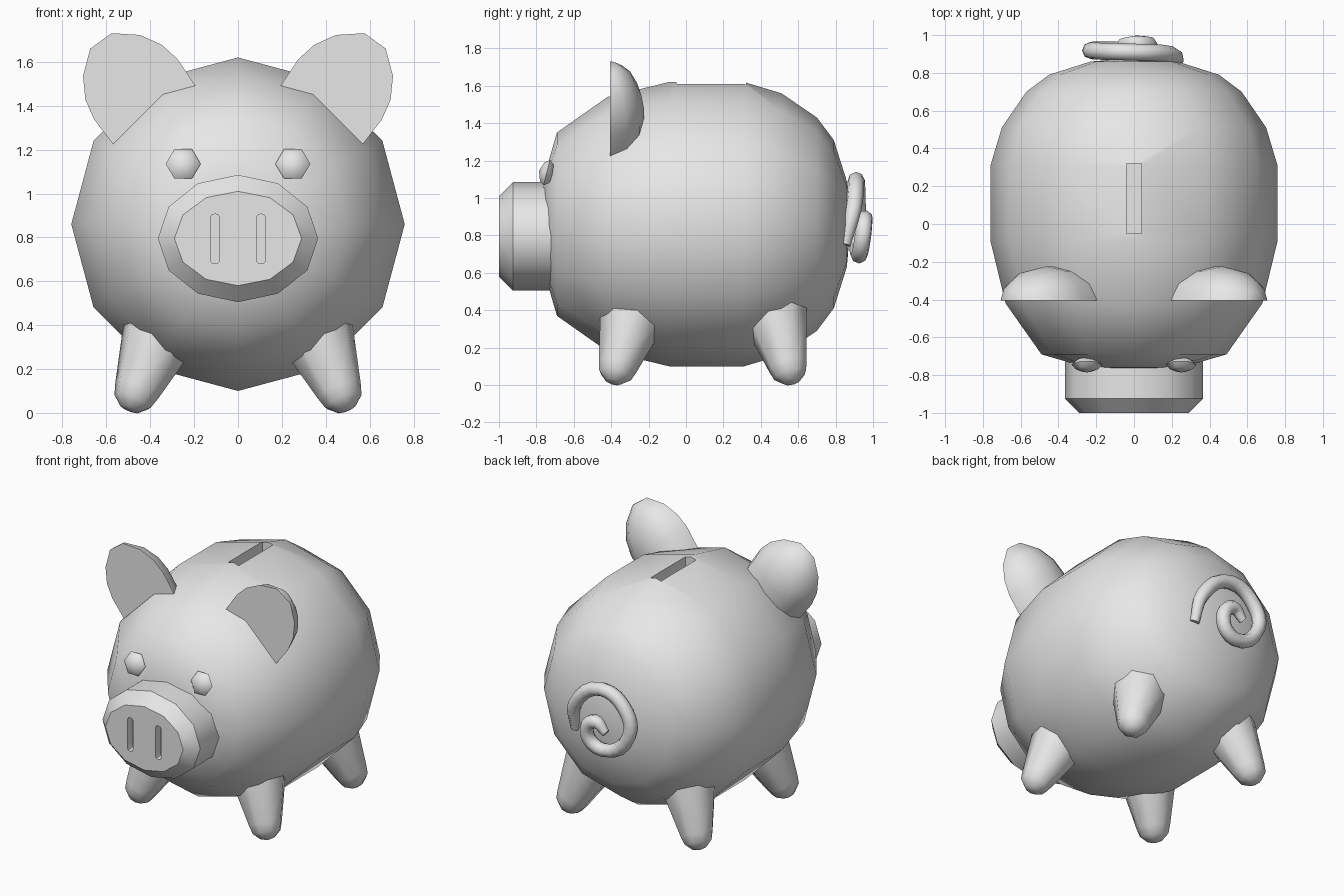
import bpy, bmesh
from math import cos, sin, pi, radians
from mathutils import Matrix, Vector

cube = bpy.data.objects.get("Cube")
if cube:
    bpy.data.objects.remove(cube, do_unlink=True)

grey = bpy.data.materials.new("plain_grey")
grey.use_nodes = True
grey.diffuse_color = (0.8, 0.8, 0.8, 1)
grey.node_tree.nodes["Principled BSDF"].inputs["Base Color"].default_value = (0.8, 0.8, 0.8, 1)


def finish(obj, angle):
    """Shade smooth, keeping edges above the angle sharp."""
    bpy.ops.object.select_all(action='DESELECT')
    obj.select_set(True)
    bpy.context.view_layer.objects.active = obj
    bpy.ops.object.shade_smooth_by_angle(angle=radians(angle))


def to_object(name, bm):
    mesh = bpy.data.meshes.new(name)
    bm.to_mesh(mesh)
    bm.free()
    mesh.materials.append(grey)
    obj = bpy.data.objects.new(name, mesh)
    bpy.context.collection.objects.link(obj)
    return obj


def circle(n):
    return [(cos(2 * pi * i / n), sin(2 * pi * i / n)) for i in range(n)]


def loft(name, section, rings, matrix):
    """Skin a section along local z; each ring is (z, x radius, y radius)."""
    bm = bmesh.new()
    loops = [[bm.verts.new((x * rx, y * ry, z)) for x, y in section] for z, rx, ry in rings]
    n = len(section)
    for a, b in zip(loops, loops[1:]):
        for i in range(n):
            j = (i + 1) % n
            bm.faces.new((a[i], a[j], b[j], b[i]))
    for loop, ring in ((loops[0], rings[0]), (loops[-1], rings[-1])):
        if ring[1] > 0:
            bm.faces.new(loop)
    bmesh.ops.remove_doubles(bm, verts=bm.verts[:], dist=1e-5)
    bmesh.ops.transform(bm, matrix=matrix, verts=bm.verts[:])
    bmesh.ops.recalc_face_normals(bm, faces=bm.faces[:])
    return to_object(name, bm)


def cut_slot(target, centre, size, round_corners=0):
    """Cut a box out of the target; optionally round its edges along y."""
    bm = bmesh.new()
    bmesh.ops.create_cube(bm, size=1)
    bmesh.ops.scale(bm, vec=size, verts=bm.verts[:])
    if round_corners:
        edges = [e for e in bm.edges if abs(e.verts[0].co.y - e.verts[1].co.y) > 1e-4]
        bmesh.ops.bevel(bm, geom=edges, offset=round_corners, segments=2,
                        profile=0.5, affect='EDGES')
    bmesh.ops.translate(bm, vec=centre, verts=bm.verts[:])
    cutter = to_object("slot_cutter", bm)
    cutter.hide_render = True
    mod = target.modifiers.new("slot", 'BOOLEAN')
    mod.operation = 'DIFFERENCE'
    mod.solver = 'EXACT'
    mod.object = cutter
    bpy.context.view_layer.objects.active = target
    bpy.ops.object.modifier_apply(modifier=mod.name)
    bpy.data.objects.remove(cutter, do_unlink=True)


def along_y(z):
    return Matrix.Translation((0, 0, z)) @ Matrix.Rotation(-pi / 2, 4, 'X')


# Body: long barrel with rounded ends and a coin slot
profile = [(-0.78, 0), (-0.76, 0.25), (-0.69, 0.49), (-0.42, 0.68), (-0.09, 0.76),
           (0.31, 0.76), (0.51, 0.70), (0.70, 0.57), (0.79, 0.45), (0.86, 0.23), (0.88, 0)]
body = loft("body", circle(12), [(y, r, r) for y, r in profile], along_y(0.86))
cut_slot(body, (0, 0.135, 1.62), (0.08, 0.37, 0.2))
finish(body, 50)

# Snout: chamfered oval drum with two nostrils
snout = loft("snout", circle(12),
             [(-1, 0.29, 0.215), (-0.925, 0.365, 0.29), (-0.65, 0.365, 0.29)], along_y(0.795))
for side in (-1, 1):
    cut_slot(snout, (side * 0.105, -1, 0.793), (0.04, 0.1, 0.225), 0.015)
finish(snout, 40)

half_circle = [(cos(pi * i / 6), sin(pi * i / 6)) for i in range(7)]
ear_profile = [(-0.1, 0.225), (0, 0.231), (0.13, 0.235), (0.225, 0.215), (0.32, 0.16), (0.402, 0.06)]
eye_profile = [(-0.042, 0), (-0.024, 0.06), (0, 0.08), (0.024, 0.06), (0.042, 0)]
leg_profile = [(-0.105, 0), (-0.095, 0.045), (-0.055, 0.09), (0, 0.107), (0.24, 0.165), (0.42, 0.2)]

for side, word in ((1, "left"), (-1, "right")):
    # Ear: half dome, flat to the front
    frame = Matrix(((side * 0.81, 0, side * 0.584, side * 0.39),
                    (0, 1, 0, -0.405),
                    (-0.584, 0, 0.81, 1.37),
                    (0, 0, 0, 1)))
    ear = loft(word + "_ear", half_circle, [(z, r, r * 0.77) for z, r in ear_profile], frame)
    finish(ear, 50)

    # Eye: flattened bead leaning back with the face
    frame = (Matrix.Translation((side * 0.25, -0.745, 1.135))
             @ Matrix.Rotation(-pi / 2 - radians(14), 4, 'X'))
    eye = loft(word + "_eye", circle(6), [(z, r, r) for z, r in eye_profile], frame)
    finish(eye, 60)

    # Legs: tapered stubs splayed outwards
    for end, y, lean in (("front", -0.365, 0.29), ("rear", 0.545, -0.25)):
        axis = Vector((-side * 0.4, lean, 1))
        frame = (Matrix.Translation((side * 0.46, y, 0.103))
                 @ axis.to_track_quat('Z', 'Y').to_matrix().to_4x4())
        leg = loft(word + "_" + end + "_leg", circle(8), [(z, r, r) for z, r in leg_profile], frame)
        finish(leg, 50)

# Tail: tube curled into a spiral
path = [(0.23, 0.85, 0.75), (0.2, 0.895, 0.94), (-0.01, 0.91, 1.095), (-0.19, 0.915, 1.0),
        (-0.22, 0.92, 0.84), (-0.03, 0.925, 0.695), (0.08, 0.945, 0.79),
        (0.01, 0.955, 0.89), (-0.07, 0.955, 0.83)]
curve = bpy.data.curves.new("tail", 'CURVE')
curve.dimensions = '3D'
curve.bevel_depth = 0.045
curve.bevel_resolution = 2
curve.resolution_u = 4
curve.use_fill_caps = True
spline = curve.splines.new('BEZIER')
spline.bezier_points.add(len(path) - 1)
for point, co in zip(spline.bezier_points, path):
    point.co = co
    point.handle_left_type = point.handle_right_type = 'AUTO'
spline.bezier_points[0].radius = 0.7
spline.bezier_points[-1].radius = 0.6
curve.materials.append(grey)
tail = bpy.data.objects.new("tail", curve)
bpy.context.collection.objects.link(tail)
bpy.ops.object.select_all(action='DESELECT')
tail.select_set(True)
bpy.context.view_layer.objects.active = tail
bpy.ops.object.convert(target='MESH')
finish(bpy.context.view_layer.objects.active, 60)
